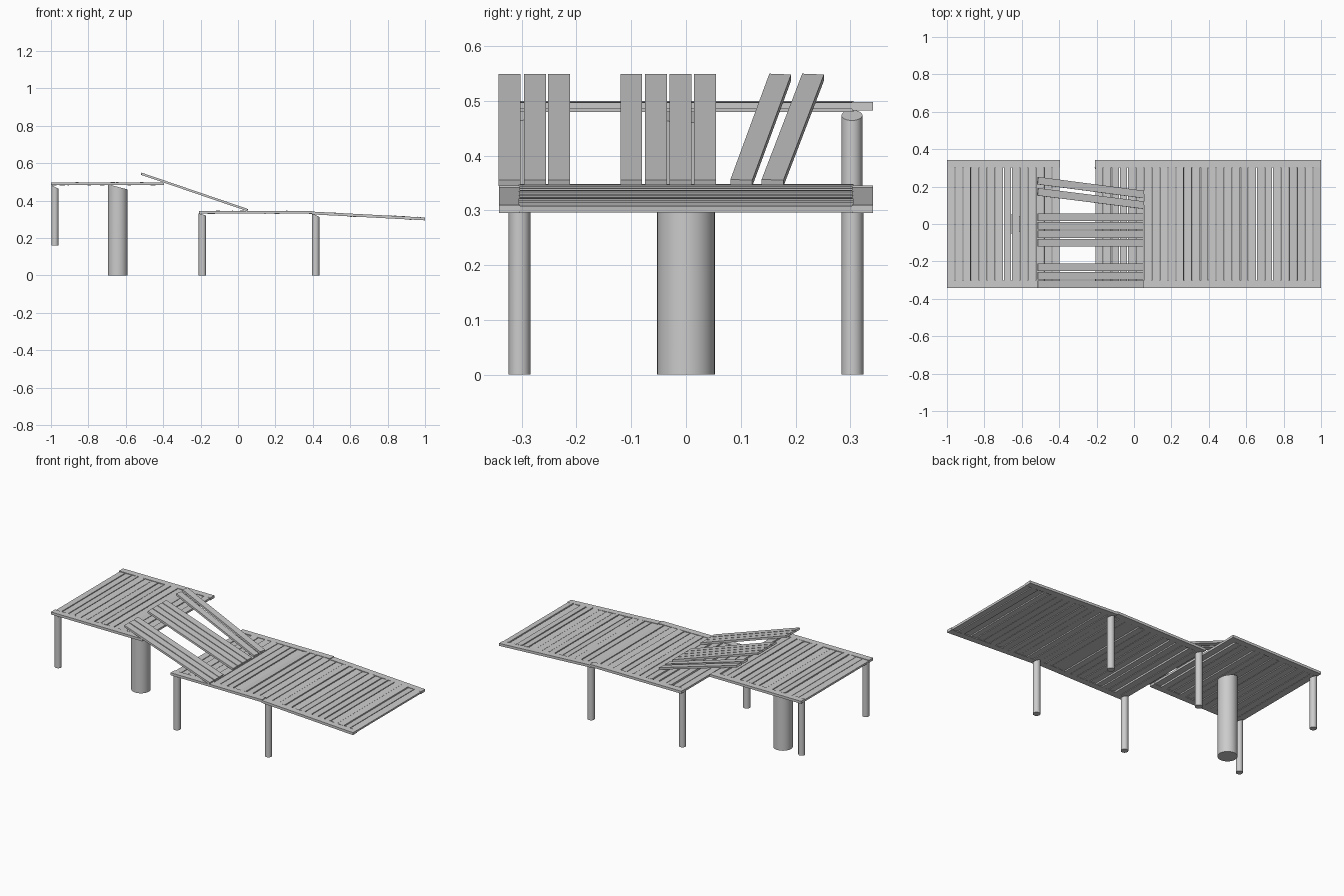
import bpy, bmesh, math, random
from mathutils import Matrix, Vector

if "Cube" in bpy.data.objects:
    bpy.data.objects.remove(bpy.data.objects["Cube"])

random.seed(4)
LENGTH, WIDTH, THICK = 0.605, 0.039, 0.012


def add_box(bm, matrix, size):
    scale = Matrix.Diagonal((*size, 1))
    bmesh.ops.create_cube(bm, size=1, matrix=matrix @ scale)


def finish(bm, name):
    mesh = bpy.data.meshes.new(name)
    bm.to_mesh(mesh)
    bm.free()
    obj = bpy.data.objects.new(name, mesh)
    bpy.context.collection.objects.link(obj)
    return obj


# Deck: crosswise boards, slightly uneven, between two side rails
def deck(name, x, z, slope=0.0, count=14):
    base = Matrix.Translation((x, 0, z)) @ Matrix.Rotation(math.radians(slope), 4, 'Y')
    bm = bmesh.new()
    pitch = LENGTH / count
    for i in range(count):
        px = (i + 0.5) * pitch - LENGTH / 2
        tilt = math.radians(random.uniform(-7, 7))
        place = Matrix.Translation((px, 0, random.uniform(-0.003, 0.003)))
        add_box(bm, base @ place @ Matrix.Rotation(tilt, 4, 'Y'), (WIDTH, 0.612, THICK))
    finish(bm, name + "_boards")
    bm = bmesh.new()
    for side in (-1, 1):
        add_box(bm, base @ Matrix.Translation((0, side * 0.322, 0)), (LENGTH, 0.038, 0.015))
    finish(bm, name + "_side_rails")


# Round post whose top is cut on a slant, lower towards +x
def post(name, x, y, radius, bottom, top, drop):
    bm = bmesh.new()
    bmesh.ops.create_cone(bm, cap_ends=True, segments=32, radius1=radius, radius2=radius,
                          depth=top - bottom,
                          matrix=Matrix.Translation((x, y, (top + bottom) / 2)))
    for v in bm.verts:
        if v.co.z > (top + bottom) / 2:
            v.co.z -= drop * (v.co.x - x + radius) / (2 * radius)
    obj = finish(bm, name)
    bpy.ops.object.select_all(action='DESELECT')
    obj.select_set(True)
    bpy.context.view_layer.objects.active = obj
    bpy.ops.object.shade_smooth_by_angle(angle=math.radians(30))


deck("upper_deck", -0.698, 0.490)
deck("middle_deck", 0.095, 0.338)
deck("ramp", 0.698, 0.318, slope=3.0)

# Supporting posts
for side, label in ((-1, "front"), (1, "back")):
    post("upper_post_" + label, -0.979, side * 0.303, 0.019, 0.16, 0.483, 0.019)
    post("middle_post_" + label, -0.19, side * 0.304, 0.02, 0, 0.332, 0.012)
    post("ramp_post_" + label, 0.415, side * 0.304, 0.02, 0, 0.332, 0.019)
post("thick_post", -0.643, 0, 0.053, 0, 0.487, 0.027)


# Loose slats bridging the two decks, given as y at the low and high end
bm = bmesh.new()
slats = [(y, y) for y in (-0.322, -0.276, -0.232, -0.1, -0.055, -0.01, 0.035)]
slats += [(0.101, 0.172), (0.158, 0.232)]
for y_low, y_high in slats:
    low, high = Vector((0.05, y_low, 0.350)), Vector((-0.515, y_high, 0.543))
    along = (low - high).normalized()
    slope_normal = Vector((0.193, 0, 0.565)).normalized()
    across = slope_normal.cross(along)
    turn = Matrix((along, across, slope_normal)).transposed().to_4x4()
    add_box(bm, Matrix.Translation((low + high) / 2) @ turn, ((low - high).length, 0.04, THICK))
finish(bm, "bridge_slats")
